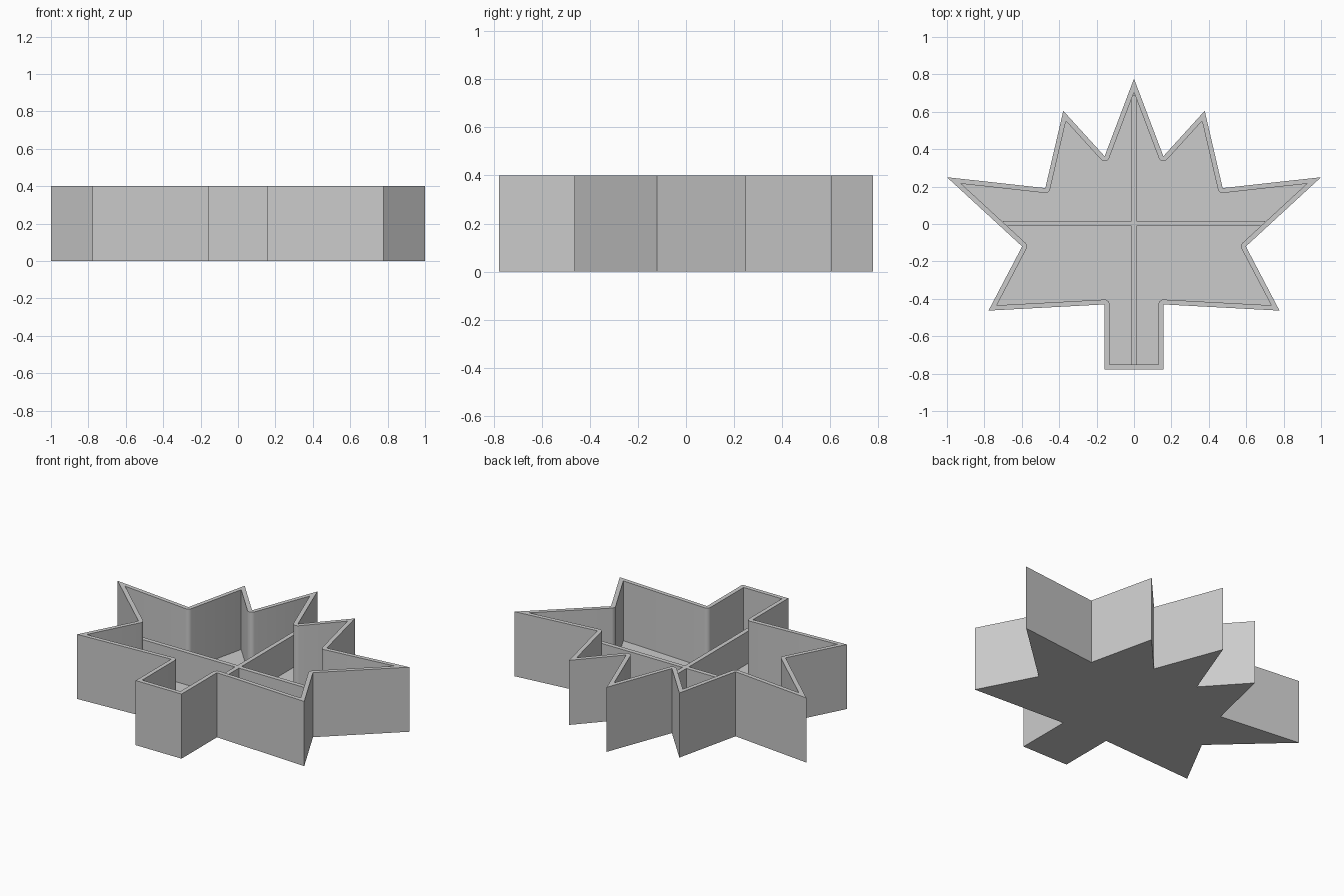
import bpy
import bmesh
import math
from mathutils import Vector

cube = bpy.data.objects.get("Cube")
if cube:
    bpy.data.objects.remove(cube, do_unlink=True)

HEIGHT, FLOOR, WALL = 0.4, 0.03, 0.026
RIB_TOP, RIB_WIDTH = 0.23, 0.027

grey = bpy.data.materials.new("light_grey")
grey.use_nodes = True
COLOUR = (0.6, 0.6, 0.6, 1)
grey.diffuse_color = COLOUR
grey.node_tree.nodes["Principled BSDF"].inputs["Base Color"].default_value = COLOUR


def add_object(name, bm):
    bmesh.ops.recalc_face_normals(bm, faces=bm.faces)
    mesh = bpy.data.meshes.new(name)
    bm.to_mesh(mesh)
    bm.free()
    mesh.materials.append(grey)
    obj = bpy.data.objects.new(name, mesh)
    bpy.context.collection.objects.link(obj)
    return obj


def inner_outline(points, distance, steps=5):
    """Offset inwards, rounding the notches; gives (outer index, point) pairs."""
    result = []
    for i, p in enumerate(points):
        before = (p - points[i - 1]).normalized()
        after = (points[(i + 1) % len(points)] - p).normalized()
        n1, n2 = Vector((-before.y, before.x)), Vector((-after.y, after.x))
        if before.cross(after) > 0:
            result.append((i, p + (n1 + n2) * distance / (1 + n1.dot(n2))))
        else:
            start = math.atan2(n1.y, n1.x)
            turn = math.atan2(n1.cross(n2), n1.dot(n2))
            for k in range(steps + 1):
                a = start + turn * k / steps
                result.append((i, p + distance * Vector((math.cos(a), math.sin(a)))))
    return result


# Leaf outline: right half from stem to tip, then mirrored
half = [(0.157, -0.777), (0.157, -0.43), (0.778, -0.463), (0.598, -0.12), (1, 0.25),
        (0.474, 0.192), (0.378, 0.605), (0.157, 0.362)]
outline = [Vector(p) for p in half + [(0, 0.777)]]
outline += [Vector((-x, y)) for x, y in reversed(half)]
inner = inner_outline(outline, WALL)

# Hollow leaf tray
bm = bmesh.new()


def ring(points, z):
    return [bm.verts.new((p.x, p.y, z)) for p in points]


base = ring(outline, 0)
rim = ring(outline, HEIGHT)
inner_rim = ring([p for _, p in inner], HEIGHT)
inner_floor = ring([p for _, p in inner], FLOOR)
bm.faces.new(base)
bm.faces.new(inner_floor)
for i in range(len(outline)):
    j = (i + 1) % len(outline)
    bm.faces.new((base[i], base[j], rim[j], rim[i]))
for i in range(len(inner)):
    j = (i + 1) % len(inner)
    bm.faces.new((inner_floor[i], inner_floor[j], inner_rim[j], inner_rim[i]))
    a, b = inner[i][0], inner[j][0]
    edge = [rim[a]] if a == b else [rim[a], rim[b]]
    bm.faces.new(edge + [inner_rim[j], inner_rim[i]])
tray = add_object("leaf_tray", bm)

bpy.ops.object.select_all(action="DESELECT")
tray.select_set(True)
bpy.context.view_layer.objects.active = tray
bpy.ops.object.shade_smooth_by_angle(angle=math.radians(30))


# Cross ribs standing on the floor
def add_rib(name, x0, x1, y0, y1):
    bm = bmesh.new()
    bmesh.ops.create_cube(bm, size=1)
    low = FLOOR - 0.01
    for v in bm.verts:
        v.co = (x1 if v.co.x > 0 else x0, y1 if v.co.y > 0 else y0,
                RIB_TOP if v.co.z > 0 else low)
    add_object(name, bm)


w = RIB_WIDTH / 2
add_rib("long_rib", -w, w, -0.76, 0.69)
add_rib("cross_rib", -0.7, 0.7, 0.003 - w, 0.003 + w)
